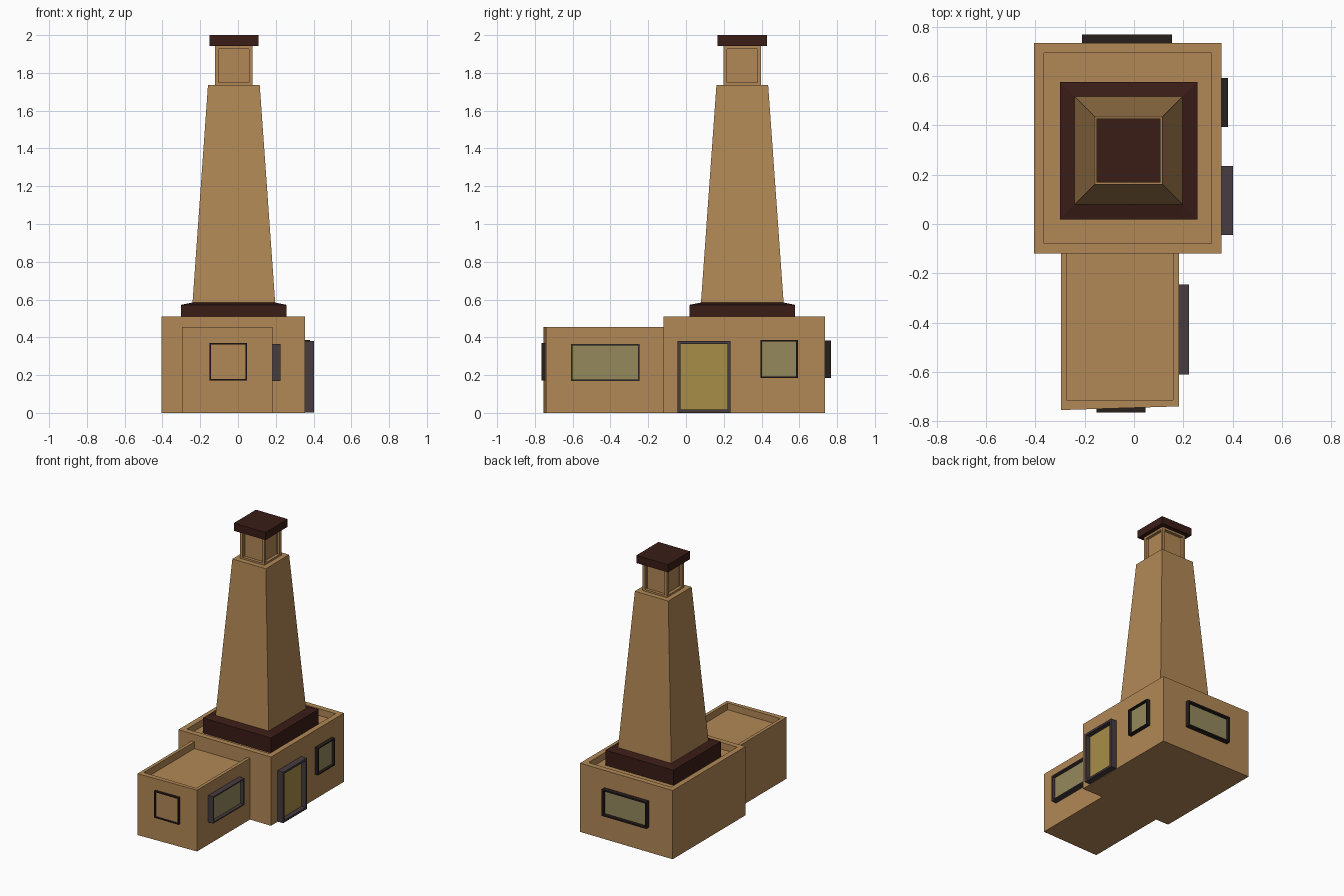
import bpy, bmesh
from mathutils import Vector

if "Cube" in bpy.data.objects:
    bpy.data.objects.remove(bpy.data.objects["Cube"])


def material(name, rgb):
    m = bpy.data.materials.new(name)
    m.diffuse_color = (*rgb, 1)
    m.use_nodes = True
    m.node_tree.nodes["Principled BSDF"].inputs["Base Color"].default_value = m.diffuse_color
    return m


WALL = material("sandstone", (0.445, 0.246, 0.093))
DARK = material("dark_brown", (0.042, 0.012, 0.008))
GREY = material("grey_frame", (0.061, 0.045, 0.051))
BLACK = material("black_frame", (0.02, 0.014, 0.012))
GLASS = material("olive_glass", (0.30, 0.25, 0.107))
DOOR = material("ochre_door", (0.39, 0.27, 0.065))


def box(x0, x1, y0, y1, z0, z1):
    bm = bmesh.new()
    bmesh.ops.create_cube(bm, size=1)
    for v in bm.verts:
        v.co = ((x0, x1)[v.co.x > 0], (y0, y1)[v.co.y > 0], (z0, z1)[v.co.z > 0])
    bm.normal_update()
    return bm


def recess(bm, directions, margin, depth, mat_index=0):
    """Sink a straight-walled panel into each face looking along a direction."""
    for d in directions:
        face = max(bm.faces, key=lambda f: (round(f.normal.dot(Vector(d)), 2), f.calc_area()))
        bmesh.ops.inset_individual(bm, faces=[face], thickness=margin)
        new = bmesh.ops.extrude_discrete_faces(bm, faces=[face])["faces"][0]
        bmesh.ops.translate(bm, verts=new.verts, vec=-depth * Vector(d))
        new.material_index = mat_index
        bm.normal_update()


def finish(bm, name, *mats):
    me = bpy.data.meshes.new(name)
    bm.to_mesh(me)
    bm.free()
    for m in mats:
        me.materials.append(m)
    ob = bpy.data.objects.new(name, me)
    bpy.context.collection.objects.link(ob)


def opening(name, bounds, direction, margin, depth, frame, pane):
    bm = box(*bounds)
    recess(bm, [direction], margin, depth, 1)
    finish(bm, name, frame, pane)


def frustum(name, r0, r1, z0, z1, mat):
    bm = box(-1, 1, -1, 1, z0, z1)
    for v in bm.verts:
        r = r1 if v.co.z == max(w.co.z for w in bm.verts) else r0
        v.co.x, v.co.y = CX + v.co.x * r, CY + v.co.y * r
    finish(bm, name, mat)


CX, CY = -0.022, 0.298  # tower axis
UP, FRONT, BACK, RIGHT, LEFT = (0, 0, 1), (0, -1, 0), (0, 1, 0), (1, 0, 0), (-1, 0, 0)

# Main building with sunken roof
bm = box(-0.405, 0.355, -0.12, 0.735, 0, 0.51)
recess(bm, [UP], 0.057, 0.05)
finish(bm, "main_building", WALL)

# Front wing, its roof well running back to the main wall, front slightly skewed
bm = box(-0.297, 0.182, -0.755, -0.086, 0, 0.455)
recess(bm, [UP], 0.034, 0.05)
for v in bm.verts:
    if -0.75 < v.co.y < -0.5:
        v.co.y += 0.016
    elif v.co.y < -0.75 and v.co.x > 0:
        v.co.y = -0.74
finish(bm, "front_wing", WALL)

# Tower plinth, sloped plinth top and tapering shaft
frustum("tower_plinth", 0.279, 0.279, 0.455, 0.572, DARK)
frustum("plinth_slope", 0.279, 0.215, 0.572, 0.585, DARK)
frustum("tower_shaft", 0.219, 0.137, 0.58, 1.735, WALL)

# Lantern room with four sunken panels, and cap
bm = box(CX - 0.099, CX + 0.099, CY - 0.099, CY + 0.099, 1.73, 1.946)
recess(bm, [FRONT, BACK, RIGHT, LEFT], 0.026, 0.022)
finish(bm, "lantern_room", WALL)
frustum("tower_cap", 0.13, 0.13, 1.943, 2.0, DARK)

# Door and windows
opening("door", (0.34, 0.402, -0.045, 0.236, 0.003, 0.38), RIGHT, 0.022, 0.035, GREY, DOOR)
opening("main_side_window", (0.34, 0.382, 0.394, 0.592, 0.185, 0.386), RIGHT, 0.012, 0.02, BLACK, GLASS)
opening("wing_side_window", (0.17, 0.224, -0.61, -0.245, 0.168, 0.366), RIGHT, 0.013, 0.025, GREY, GLASS)
opening("back_window", (-0.21, 0.155, 0.72, 0.768, 0.185, 0.382), BACK, 0.015, 0.025, BLACK, GLASS)
opening("wing_front_window", (-0.152, 0.047, -0.765, -0.73, 0.171, 0.37), FRONT, 0.011, 0.01, BLACK, WALL)
